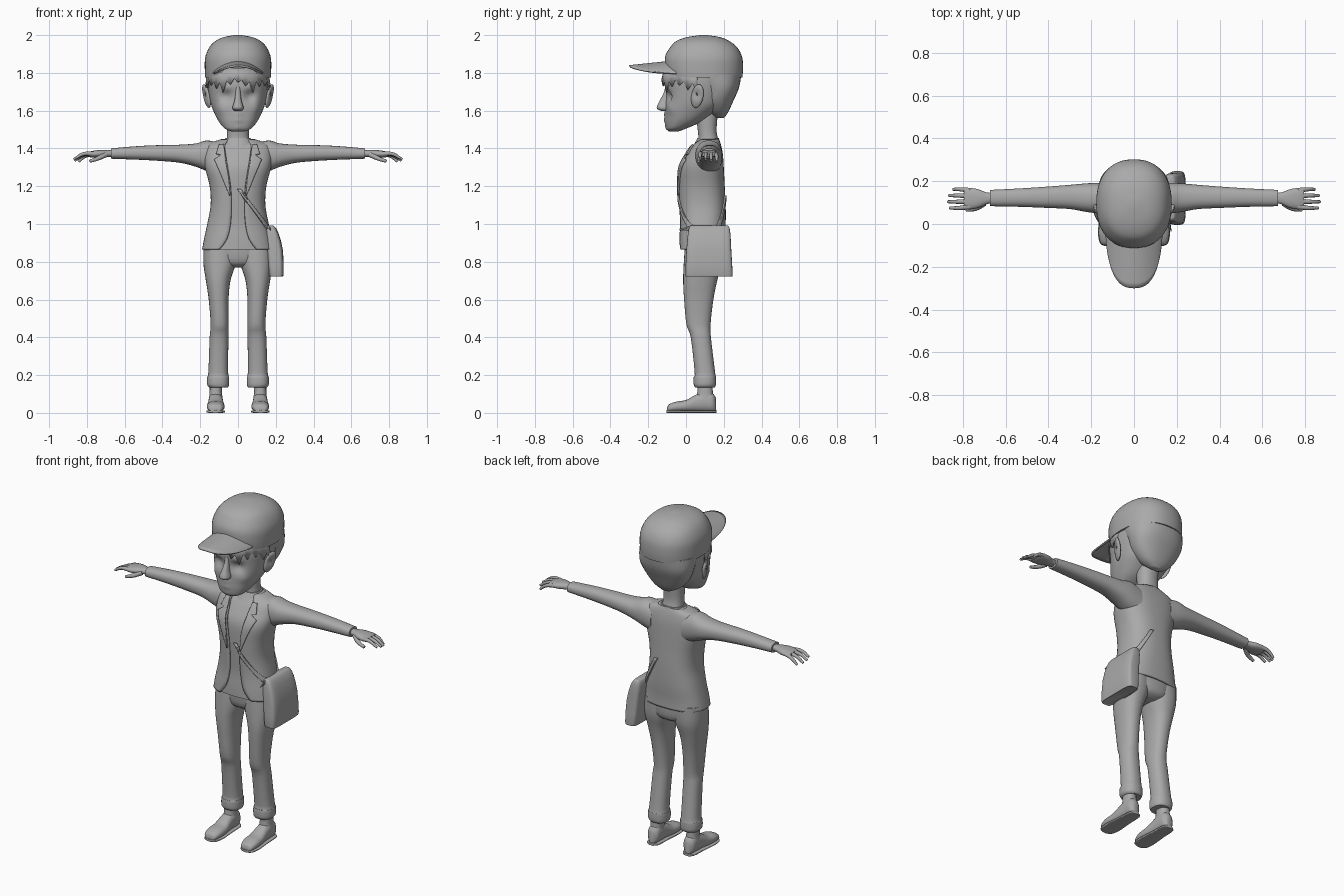
import bpy, bmesh, math
from mathutils import Vector, Matrix
from mathutils.bvhtree import BVHTree

if "Cube" in bpy.data.objects:
    bpy.data.objects.remove(bpy.data.objects["Cube"])

grey = bpy.data.materials.new("plain_grey")
grey.use_nodes = True
shade = (0.4, 0.4, 0.4, 1)
grey.diffuse_color = shade
grey.node_tree.nodes["Principled BSDF"].inputs["Base Color"].default_value = shade


def finish(name, bm, mirror=False, thickness=0, offset=0, angle=50):
    """Turn a bmesh into a smooth shaded object, optionally thickened and mirrored."""
    bmesh.ops.remove_doubles(bm, verts=bm.verts, dist=1e-5)
    bmesh.ops.recalc_face_normals(bm, faces=bm.faces)
    mesh = bpy.data.meshes.new(name)
    bm.to_mesh(mesh)
    bm.free()
    mesh.materials.append(grey)
    mesh.shade_smooth()
    mesh.set_sharp_from_angle(angle=math.radians(angle))
    ob = bpy.data.objects.new(name, mesh)
    bpy.context.collection.objects.link(ob)
    if thickness:
        solid = ob.modifiers.new("thickness", "SOLIDIFY")
        solid.thickness, solid.offset = thickness, offset
    if mirror:
        ob.modifiers.new("mirror", "MIRROR")
    return ob


def refine(rows, steps):
    """Catmull-Rom interpolation between key sections."""
    out = []
    for i in range(len(rows) - 1):
        keys = [rows[max(i - 1, 0)], rows[i], rows[i + 1], rows[min(i + 2, len(rows) - 1)]]
        for s in range(steps):
            t = s / steps
            out.append([b + 0.5 * t * (c - a + t * (2*a - 5*b + 4*c - d + t * (3*(b - c) + d - a)))
                        for a, b, c, d in zip(*keys)])
    return out + [list(rows[-1])]


def skin(bm, rings, wrap):
    for low, high in zip(rings, rings[1:]):
        for k in range(len(low) if wrap else len(low) - 1):
            j = (k + 1) % len(low)
            bm.faces.new((low[k], low[j], high[j], high[k]))


def loft(name, rows, axis="z", power=2.3, seg=32, steps=4, opened=False, **kw):
    """Skin sections given as (position, min a, max a, min b, max b[, front gap])."""
    order = {"z": (1, 2, 0), "x": (0, 1, 2), "y": (1, 0, 2)}[axis]
    bm, rings = bmesh.new(), []
    curve = lambda v: math.copysign(abs(v) ** (2 / power), v)
    for row in refine(rows, steps):
        t, a0, a1, b0, b1 = row[:5]
        start = math.asin((row[5] / (a1 - a0) * 2) ** (power / 2)) if opened else 0
        ring = []
        for k in range(seg):
            ang = start + (math.tau - 2 * start) * k / (seg - 1 if opened else seg)
            p = (t, (a0 + a1) / 2 + (a1 - a0) / 2 * curve(math.sin(ang)),
                 (b0 + b1) / 2 - (b1 - b0) / 2 * curve(math.cos(ang)))
            ring.append(bm.verts.new([p[i] for i in order]))
        rings.append(ring)
    skin(bm, rings, not opened)
    if not opened:
        bm.faces.new(rings[0])
        bm.faces.new(rings[-1])
    return finish(name, bm, **kw)


def sym(*rows):
    """Sections symmetric in x: (z, half width, front, back[, gap])."""
    return [(r[0], -r[1], *r[1:]) for r in rows]


def bump(ob, centre, radius, shift):
    """Soft local push of the surface."""
    for v in ob.data.vertices:
        fall = math.exp(-((v.co - Vector(centre)).length / radius) ** 2)
        v.co += Vector(shift) * fall


def tube(name, points, radius):
    """Tapering digit along a curve, on both hands."""
    data = bpy.data.curves.new(name, "CURVE")
    data.dimensions, data.bevel_depth, data.use_fill_caps = "3D", radius, True
    data.bevel_resolution, data.resolution_u = 3, 5
    line = data.splines.new("BEZIER")
    line.bezier_points.add(len(points) - 1)
    for i, (bp, p) in enumerate(zip(line.bezier_points, points)):
        bp.co, bp.radius = p, 1 - 0.45 * i / (len(points) - 1)
        bp.handle_left_type = bp.handle_right_type = "AUTO"
    data.materials.append(grey)
    ob = bpy.data.objects.new(name, data)
    bpy.context.collection.objects.link(ob)
    ob.modifiers.new("mirror", "MIRROR")


# Jacket with open front, and the shirt filling it
coat = sym((.865, .19, -.04, .205, .1), (.92, .18, -.038, .205, .06), (1.0, .163, -.033, .21, .04),
           (1.1, .145, -.037, .21, .035), (1.2, .15, -.04, .205, .04), (1.3, .175, -.035, .2, .055),
           (1.37, .18, 0, .195, .065), (1.42, .165, .035, .185, .07), (1.45, .085, .075, .175, .05))
jacket = loft("jacket", coat, power=2.5, seg=49, opened=True, thickness=.012, offset=-1)
inset = .012
shirt = loft("shirt", [(z, a + inset, b - inset, c + inset, d - inset) for z, a, b, c, d, gap in coat],
             power=2.5, seg=48)
trees = [BVHTree.FromPolygons([v.co for v in ob.data.vertices], [p.vertices for p in ob.data.polygons])
         for ob in (jacket, shirt)]


def strip(name, rows, side=-1, steps=5, across=6, mirror=False):
    """Thin cloth laid on the torso; rows are (z, x start, x end), side -1 is the front."""
    bm, rings = bmesh.new(), []
    for (z0, a0, b0), (z1, a1, b1) in zip(rows, rows[1:]):
        for s in range(steps + 1):
            t, ring = s / steps, []
            z, a, b = z0 + (z1 - z0) * t, a0 + (a1 - a0) * t, b0 + (b1 - b0) * t
            for k in range(across + 1):
                x = a + (b - a) * k / across
                hits = [tr.ray_cast((x, side, z), (0, -side, 0))[0] for tr in trees]
                hits = [h.y for h in hits if h]
                y = max(hits, key=lambda h: h * side) if hits else .08 + side * .11
                ring.append(bm.verts.new((x, y + side * .005, z)))
            rings.append(ring)
    skin(bm, rings, False)
    finish(name, bm, mirror=mirror, thickness=.009)


# Lapels, collar and shoulder strap
strip("lapel", [(1.42, .075, .1), (1.37, .068, .115), (1.365, .068, .09), (1.34, .066, .125),
                (1.25, .05, .085), (1.15, .04, .045)], mirror=True)
strip("front_strap", [(1.185, -.005, .015), (.97, .155, .175)], steps=12)
strip("back_strap", [(1.15, .04, .06), (.95, .15, .17)], side=1, steps=12)
loft("shirt_collar", sym((1.41, .085, .035, .18), (1.435, .078, .05, .178), (1.455, .066, .06, .175)))

# Shoulder bag
loft("shoulder_bag", [(.725, .17, .235, .002, .243), (.735, .162, .242, -.004, .247), (.86, .15, .238, .002, .24),
                      (.95, .142, .215, .01, .235), (.985, .148, .195, .018, .228), (.992, .155, .185, .025, .22)],
     power=5, seg=40, steps=2, angle=40)

# Trousers
loft("trouser_seat", sym((.77, .05, .04, .15), (.8, .13, 0, .19), (.9, .175, -.01, .195)))
loft("trouser_leg", [(.135, .052, .153, .048, .152), (.15, .047, .163, .041, .159), (.19, .047, .163, .041, .159),
                     (.215, .052, .157, .046, .154), (.4, .051, .15, .025, .132), (.47, .05, .145, .002, .13),
                     (.6, .05, .155, -.01, .145), (.7, .04, .17, -.015, .165), (.79, .012, .183, -.012, .187),
                     (.89, 0, .183, -.005, .19)], mirror=True)

# Shoes, soles and ankles
loft("ankle", [(.07, .08, .155, .05, .15), (.11, .085, .15, .06, .142), (.2, .085, .15, .06, .14)], mirror=True)
loft("shoe", [(-.1, .1, .14, .006, .025), (-.09, .083, .156, .005, .045), (-.05, .072, .165, .005, .06),
              (0, .072, .163, .005, .068), (.05, .078, .158, .005, .095), (.1, .08, .155, .005, .113),
              (.14, .083, .152, .005, .105), (.158, .1, .135, .006, .08)], axis="y", mirror=True)
loft("sole", [(-.103, .105, .135, 0, .014), (-.09, .08, .159, 0, .014), (-.04, .069, .168, 0, .014),
              (.06, .076, .16, 0, .014), (.14, .08, .155, 0, .014), (.162, .1, .135, 0, .014)],
     axis="y", power=4, mirror=True)

# Sleeves and hands
loft("sleeve", [(.1, .05, .19, 1.26, 1.43), (.165, .05, .192, 1.28, 1.442), (.22, .056, .19, 1.302, 1.427),
                (.3, .07, .183, 1.323, 1.42), (.4, .075, .175, 1.333, 1.418), (.52, .08, .167, 1.34, 1.413),
                (.655, .083, .16, 1.345, 1.402), (.672, .084, .159, 1.346, 1.4)], axis="x", mirror=True)
loft("palm", [(.65, .1, .145, 1.355, 1.39), (.69, .092, .148, 1.355, 1.391), (.73, .075, .163, 1.352, 1.392),
              (.775, .069, .168, 1.352, 1.386), (.795, .078, .16, 1.358, 1.38)], axis="x", mirror=True)
for i, finger in enumerate(("index", "middle", "ring", "little")):
    y, reach = .081 + .025 * i, (.096, .105, .1, .08)[i]
    spread = (i - 1.5) * .004
    tube(finger + "_finger", [(.765, y, 1.371), (.765 + reach * .55, y + spread, 1.371 - .004 * i),
                              (.765 + reach, y + spread, 1.348 - .006 * i)], .0125)
tube("thumb", [(.7, .098, 1.368), (.74, .073, 1.348), (.785, .066, 1.332)], .015)

# Neck and head, with soft facial forms
loft("neck", sym((1.4, .07, .055, .18), (1.45, .06, .065, .17), (1.5, .057, .062, .162), (1.6, .06, .05, .17)))
head = loft("head", sym((1.49, .035, -.09, -.04), (1.505, .07, -.102, 0), (1.54, .1, -.108, .08),
                        (1.58, .122, -.108, .14), (1.63, .142, -.108, .2), (1.69, .155, -.106, .23),
                        (1.75, .163, -.108, .25), (1.82, .163, -.1, .27)), seg=64, steps=6)
for side in (-1, 1):
    bump(head, (side * .062, -.1, 1.675), .032, (0, .022, 0))
    bump(head, (side * .06, -.1, 1.72), .025, (0, -.01, 0))
    bump(head, (side * .085, -.07, 1.61), .03, (side * .004, -.006, 0))
for z, push in ((1.58, -.01), (1.567, .008), (1.554, -.011), (1.51, -.006)):
    bump(head, (0, -.108, z), .02, (0, push, 0))
loft("nose", sym((1.598, .018, -.13, -.08), (1.614, .03, -.155, -.08), (1.65, .02, -.141, -.08),
                 (1.69, .014, -.12, -.08), (1.725, .014, -.11, -.07)), seg=20)
ear = bmesh.new()
bmesh.ops.create_uvsphere(ear, u_segments=20, v_segments=14, radius=1, matrix=Matrix.Translation((.167, .06, 1.677))
                          @ Matrix.Rotation(-.2, 4, "X") @ Matrix.Rotation(.25, 4, "Y") @ Matrix.Rotation(-.35, 4, "Z")
                          @ Matrix.Diagonal((.014, .034, .065, 1)))
ear_ob = finish("ear", ear, mirror=True)
bump(ear_ob, (.182, .055, 1.685), .022, (-.012, 0, 0))

# Hair at the back, and a ragged fringe
loft("back_hair", sym((1.56, .03, .16, .2), (1.59, .085, .12, .222), (1.65, .135, .085, .25),
                      (1.72, .161, .07, .28), (1.79, .168, 0, .293)))
bm = bmesh.new()
top, low = [], []
tips = (.1, .03, .06, .02, .05, .03, .07, .035)
count = 24
for k in range(count + 1):
    ang = math.radians(-82 + 164 * k / count)
    tip = 1.785 - tips[k % len(tips)] * (.7 + .4 * abs(math.sin(ang)))
    for ring, reach, z in ((top, .96, 1.825), (low, 1.03, tip)):
        ring.append(bm.verts.new((.167 * reach * math.sin(ang), .09 - .21 * reach * math.cos(ang), z)))
skin(bm, [top, low], False)
finish("fringe", bm, thickness=.009, angle=30)

# Cap crown and arched brim
crown = loft("cap_crown", sym((1.775, .174, -.105, .298), (1.82, .176, -.112, .302), (1.88, .174, -.108, .298),
                              (1.93, .155, -.085, .275), (1.965, .125, -.055, .235), (1.988, .08, 0, .185),
                              (2.0, .02, .075, .115)), seg=48)
bump(crown, (0, -.105, 1.775), .1, (0, 0, .045))
bm, rings = bmesh.new(), []
for i in range(25):
    u, ring = math.sin(math.radians(-90 + 7.5 * i)), []
    depth = .21 * math.sqrt(max(0, 1 - abs(u) ** 3.5))
    for j in range(9):
        v = j / 8
        ring.append(bm.verts.new((.128 * u, -.09 + .05 * u * u - v * depth * (1 + .24 * u * u * (1 - v)),
                                  1.858 - .022 * v - .055 * u * u * (1 - .25 * v))))
    rings.append(ring)
skin(bm, rings, False)
finish("cap_brim", bm, thickness=.01)
